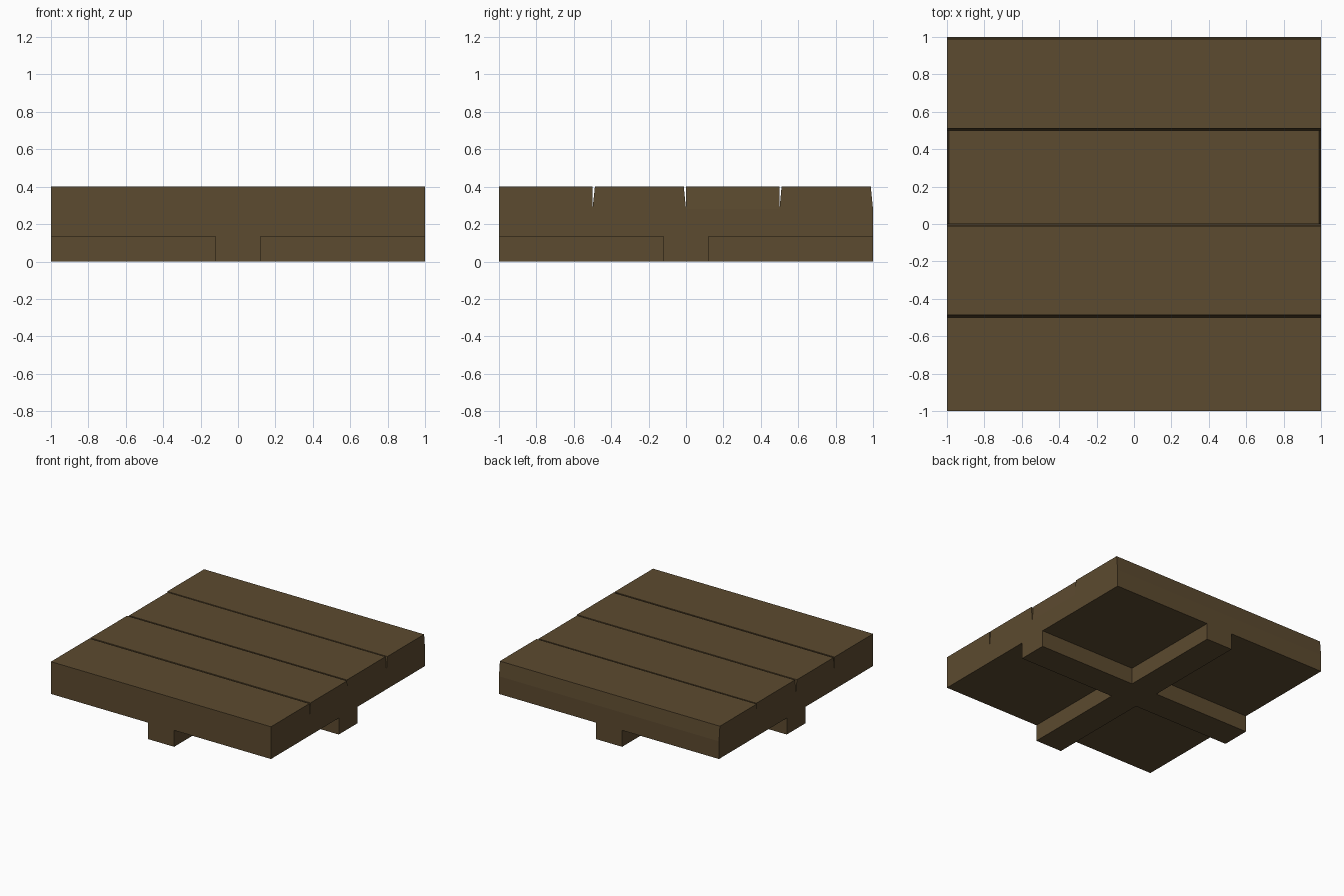
import bpy, bmesh

if "Cube" in bpy.data.objects:
    bpy.data.objects.remove(bpy.data.objects["Cube"])

wood = bpy.data.materials.new("dark_brown_wood")
wood.diffuse_color = (0.107, 0.069, 0.029, 1)
wood.use_nodes = True
wood.node_tree.nodes["Principled BSDF"].inputs["Base Color"].default_value = wood.diffuse_color


def finish(bm, name):
    bmesh.ops.remove_doubles(bm, verts=bm.verts, dist=0.0001)
    bmesh.ops.recalc_face_normals(bm, faces=bm.faces)
    me = bpy.data.meshes.new(name)
    bm.to_mesh(me)
    bm.free()
    me.materials.append(wood)
    ob = bpy.data.objects.new(name, me)
    bpy.context.collection.objects.link(ob)
    return ob


def ring(bm, x0, x1, y0, y1, z):
    return [bm.verts.new((x, y, z)) for x, y in
            ((x0, y0), (x1, y0), (x1, y1), (x0, y1))]


UNDER, GROOVE, TOP = 0.135, 0.28, 0.40

# Plank deck: one solid slab whose plank tops are tapered to leave V grooves
# y start, y end, then top inset at -y, +y and both x ends
planks = [
    (-1.0, -0.5, 0.0, 0.0, 0.0),
    (-0.5, 0.0, 0.013, 0.012, 0.0),
    (0.0, 0.5, 0.0, 0.0, 0.01),
    (0.5, 1.0, 0.011, 0.012, 0.0),
]
bm = bmesh.new()
for y0, y1, a, b, e in planks:
    rings = [ring(bm, -1, 1, y0, y1, UNDER),
             ring(bm, -1, 1, y0, y1, GROOVE),
             ring(bm, -1 + e, 1 - e, y0 + a, y1 - b, TOP)]
    bm.faces.new(rings[0][::-1])
    bm.faces.new(rings[2])
    for level, (lo, hi) in enumerate(zip(rings, rings[1:])):
        for i in range(4):
            # Lower inner walls are left out so the slab stays one solid
            inner = (i == 0 and y0 > -1) or (i == 2 and y1 < 1)
            if level == 0 and inner:
                continue
            j = (i + 1) % 4
            bm.faces.new((lo[i], lo[j], hi[j], hi[i]))
finish(bm, "plank_deck")

# Cross-shaped support under the deck
w = 0.12
quarter = [(w, -1), (w, -w), (1, -w)]
outline = []
for _ in range(4):
    outline += quarter
    quarter = [(-y, x) for x, y in quarter]
bm = bmesh.new()
low = [bm.verts.new((x, y, 0)) for x, y in outline]
high = [bm.verts.new((x, y, UNDER)) for x, y in outline]
bm.faces.new(low[::-1])
for i in range(len(low)):
    j = (i + 1) % len(low)
    bm.faces.new((low[i], low[j], high[j], high[i]))
finish(bm, "cross_support")
